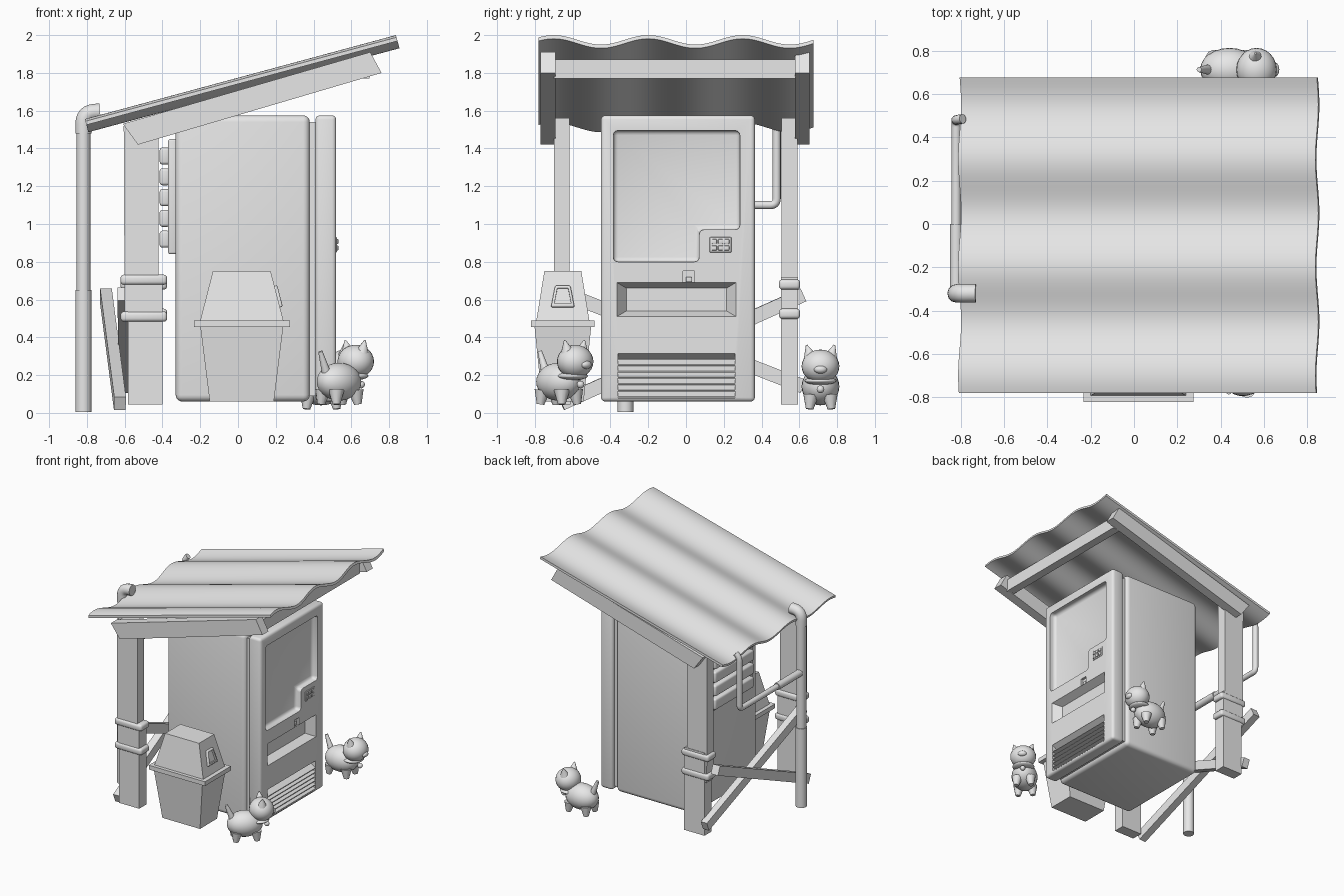
import bpy, bmesh, math
from mathutils import Vector, Matrix

old = bpy.data.objects.get("Cube")
if old:
    bpy.data.objects.remove(old)

grey = bpy.data.materials.new("plain_grey")
grey.use_nodes = True
grey.diffuse_color = (0.8, 0.8, 0.8, 1)
grey.node_tree.nodes["Principled BSDF"].inputs["Base Color"].default_value = (0.8, 0.8, 0.8, 1)


def bake(o):
    # Turn modifiers or curves into plain mesh
    dg = bpy.context.evaluated_depsgraph_get()
    me = bpy.data.meshes.new_from_object(o.evaluated_get(dg))
    name = o.name
    bpy.data.objects.remove(o)
    n = bpy.data.objects.new(name, me)
    n.name = name
    bpy.context.collection.objects.link(n)
    return n


def finish(o, angle=35):
    me = o.data
    me.materials.clear()
    me.materials.append(grey)
    me.polygons.foreach_set("material_index", [0] * len(me.polygons))
    me.polygons.foreach_set("use_smooth", [True] * len(me.polygons))
    me.set_sharp_from_angle(angle=math.radians(angle))
    return o


def make(name, bm, bevel=0, seg=3, matrix=None):
    bmesh.ops.recalc_face_normals(bm, faces=bm.faces)
    if matrix:
        bm.transform(matrix)
    me = bpy.data.meshes.new(name)
    bm.to_mesh(me)
    bm.free()
    o = bpy.data.objects.new(name, me)
    bpy.context.collection.objects.link(o)
    if bevel:
        m = o.modifiers.new("round", 'BEVEL')
        m.width, m.segments = bevel, seg
        o = bake(o)
    return finish(o)


def box(name, x, y, z, bevel=0, seg=3):
    bm = bmesh.new()
    size = Vector((x[1] - x[0], y[1] - y[0], z[1] - z[0]))
    mid = Vector((x[0] + x[1], y[0] + y[1], z[0] + z[1])) / 2
    bmesh.ops.create_cube(bm, size=1, matrix=Matrix.Translation(mid) @ Matrix.Diagonal((*size, 1)))
    return make(name, bm, bevel, seg)


def loft(name, rings, bevel=0, matrix=None, seg=3):
    # Bridge matching rings of points and cap both ends
    bm = bmesh.new()
    vs = [[bm.verts.new(p) for p in r] for r in rings]
    n = len(vs[0])
    for a, b in zip(vs, vs[1:]):
        for i in range(n):
            bm.faces.new((a[i], a[(i + 1) % n], b[(i + 1) % n], b[i]))
    bm.faces.new(vs[0])
    bm.faces.new(vs[-1])
    return make(name, bm, bevel, seg, matrix)


def prism(name, pts, axis, a, b, **kw):
    place = {'x': lambda p, t: (t, p[0], p[1]), 'y': lambda p, t: (p[0], t, p[1])}[axis]
    return loft(name, [[place(p, t) for p in pts] for t in (a, b)], **kw)


def beam(name, a, b, w, h):
    a, b = Vector(a), Vector(b)
    d = b - a
    m = Matrix.Translation((a + b) / 2) @ d.to_track_quat('X', 'Z').to_matrix().to_4x4()
    bm = bmesh.new()
    bmesh.ops.create_cube(bm, size=1, matrix=Matrix.Diagonal((d.length, w, h, 1)))
    return make(name, bm, matrix=m)


def pipe(name, pts, r, bend=0.06):
    pts = [Vector(p) for p in pts]
    path = [pts[0]]
    for a, p, b in zip(pts, pts[1:], pts[2:]):
        s, e = p + (a - p).normalized() * bend, p + (b - p).normalized() * bend
        path += [s.lerp(p, t / 6).lerp(p.lerp(e, t / 6), t / 6) for t in range(7)]
    path.append(pts[-1])
    cu = bpy.data.curves.new(name, 'CURVE')
    cu.dimensions, cu.bevel_depth, cu.bevel_resolution, cu.use_fill_caps = '3D', r, 4, True
    sp = cu.splines.new('POLY')
    sp.points.add(len(path) - 1)
    for q, p in zip(sp.points, path):
        q.co = (*p, 1)
    o = bpy.data.objects.new(name, cu)
    bpy.context.collection.objects.link(o)
    return finish(bake(o), 50)


def cut(o, cutters):
    for c in cutters:
        c.hide_render = True
        m = o.modifiers.new("cut", 'BOOLEAN')
        m.operation, m.solver, m.object = 'DIFFERENCE', 'EXACT', c
    o = bake(o)
    for c in cutters:
        bpy.data.objects.remove(c)
    return finish(o)


def rect(cx, cy, hx, hy, z):
    return [(cx + sx * hx, cy + sy * hy, z) for sx, sy in ((-1, -1), (1, -1), (1, 1), (-1, 1))]


# Machine cabinet and its recessed seam
box("cabinet", (-0.33, 0.38), (-0.45, 0.365), (0.06, 1.575), 0.035, 4)
box("cabinet_seam", (0.3, 0.45), (-0.425, 0.34), (0.09, 1.54))

# Door with window, tray, coin slot and vent openings
door = box("door", (0.41, 0.52), (-0.45, 0.365), (0.06, 1.575), 0.022, 3)
window = [(-0.385, 0.8), (0.07, 0.8), (0.07, 0.97), (0.285, 0.97), (0.285, 1.495), (-0.385, 1.495)]
tray = [[(x, -0.05 + sy * hy, 0.6 + sz * hz) for sy, sz in ((-1, -1), (1, -1), (1, 1), (-1, 1))]
        for x, hy, hz in ((0.455, 0.265, 0.06), (0.521, 0.315, 0.09))]
door = cut(door, [
    prism("window_cutter", window, 'x', 0.47, 0.6, bevel=0.025),
    loft("tray_cutter", tray),
    box("coin_cutter", (0.5, 0.6), (-0.015, 0.045), (0.69, 0.75)),
    box("vent_cutter", (0.475, 0.6), (-0.36, 0.26), (0.08, 0.315)),
])
box("coin_button", (0.49, 0.515), (0.0, 0.03), (0.692, 0.72), 0.005)
for i in range(6):
    z = 0.082 + i * 0.034
    prism("vent_slat", [(0.47, z + 0.034), (0.518, z + 0.005), (0.518, z), (0.47, z)], 'y', -0.36, 0.26)
prism("vent_hood", [(0.47, 0.286), (0.47, 0.316), (0.518, 0.316)], 'y', -0.36, 0.26)

# Keypad
box("keypad_panel", (0.51, 0.524), (0.125, 0.24), (0.85, 0.93), 0.004)
for i in range(3):
    for j in range(2):
        y, z = 0.15 + i * 0.033, 0.873 + j * 0.034
        box("keypad_button", (0.52, 0.531), (y - 0.013, y + 0.013), (z - 0.013, z + 0.013), 0.004, 2)

# Rear vent on the cabinet
box("rear_panel", (-0.37, -0.32), (-0.34, 0.26), (0.84, 1.45), 0.012)
for i in range(5):
    z = 0.92 + i * 0.11
    box("rear_slat", (-0.415, -0.36), (-0.29, 0.21), (z - 0.045, z + 0.045), 0.015)

# Corrugated roof sheet
TILT = math.radians(15.1)
N = 72
ys = [-0.78 + 1.455 * i / N for i in range(N + 1)]
wave = [(y, 0.026 * math.cos((y - 0.3) * 4 * math.pi)) for y in ys]
sheet = [(y, z + 0.01) for y, z in wave] + [(y, z - 0.01) for y, z in reversed(wave)]
prism("roof_sheet", sheet, 'x', -0.853, 0.853,
      matrix=Matrix.Translation((0.022, 0, 1.743)) @ Matrix.Rotation(-TILT, 4, 'Y'))

# Rafters and cross beam
rafter = [(-0.53, 1.42), (0.76, 1.80), (0.70, 1.91), (-0.61, 1.53)]
for y in (-0.77, 0.577):
    prism("rafter", rafter, 'y', y, y + 0.078)
beam("cross_beam", (0.66, -0.7, 1.82), (0.66, 0.58, 1.82), 0.07, 0.1)

# Posts in two lapped lengths, tied by straps
for y, z1, z2 in ((-0.658, 0.705, 0.51), (0.548, 0.68, 0.525)):
    prism("upper_post", [(-0.6, 0.48), (-0.42, 0.48), (-0.42, 1.56), (-0.605, 1.52)], 'y', y - 0.042, y + 0.042)
    box("lower_post", (-0.583, -0.4), (y - 0.046, y + 0.046), (0.045, 0.72))
    for z in (z1, z2):
        box("post_strap", (-0.622, -0.375), (y - 0.056, y + 0.056), (z - 0.027, z + 0.027), 0.018)

# Diagonal braces behind the posts
beam("brace_rising", (-0.625, -0.66, 0.05), (-0.70, 0.62, 0.625), 0.062, 0.075)
beam("brace_falling", (-0.61, -0.64, 0.63), (-0.605, 0.62, 0.14), 0.055, 0.075)

# Drain pipes
PX, PY = -0.818, -0.32
pipe("drain_lower", [(PX, PY, 0.005), (PX, PY, 0.65)], 0.043)
pipe("drain_upper", [(PX, PY, 0.6), (PX, PY, 1.5)], 0.037)
pipe("drain_elbow", [(PX, PY, 1.48), (PX, PY, 1.59), (-0.73, PY, 1.595)], 0.043)
pipe("side_pipe", [(-0.79, 0.485, 1.55), (-0.82, 0.48, 1.52), (-0.82, 0.48, 1.1), (-0.82, -0.02, 1.1)], 0.022, 0.035)
pipe("side_pipe_sleeve", [(-0.82, 0.0, 1.1), (-0.82, PY, 1.1)], 0.029)

# Litter bin
BX, BY = 0.02, -0.652
loft("bin_body", [rect(BX, BY, 0.17, 0.11, 0.06), rect(BX, BY, 0.22, 0.15, 0.46)])
box("bin_rim", (-0.232, 0.275), (-0.82, -0.485), (0.455, 0.49))
loft("bin_lid", [rect(BX, BY, 0.22, 0.14, 0.49), rect(BX, BY, 0.153, 0.098, 0.75)])
flap = [(-0.715, 0.558), (-0.59, 0.558), (-0.612, 0.675), (-0.693, 0.675)]
hole = [(-0.697, 0.575), (-0.608, 0.575), (-0.624, 0.66), (-0.681, 0.66)]
lean = Matrix.Translation((0.215, 0, 0.6)) @ Matrix.Rotation(-0.25, 4, 'Y') @ Matrix.Translation((0, 0, -0.6))
cut(prism("bin_flap_frame", flap, 'x', -0.02, 0.012, bevel=0.008, matrix=lean),
    [prism("flap_cutter", hole, 'x', -0.005, 0.05, matrix=lean)])


# Cats
def ball(name, m, c, r):
    bm = bmesh.new()
    bmesh.ops.create_uvsphere(bm, u_segments=24, v_segments=14, radius=1,
                              matrix=m @ Matrix.Translation(c) @ Matrix.Diagonal((*r, 1)))
    finish(make(name, bm), 180)


def cone(name, m, a, b, r1, r2):
    a, d = Vector(a), Vector(b) - Vector(a)
    bm = bmesh.new()
    bmesh.ops.create_cone(bm, cap_ends=True, segments=12, radius1=r1, radius2=r2, depth=d.length,
                          matrix=m @ Matrix.Translation(a + d / 2) @ d.to_track_quat('Z', 'Y').to_matrix().to_4x4())
    make(name, bm)


def cat(x, y, z, turn):
    m = Matrix.Translation((x, y, z)) @ Matrix.Rotation(turn, 4, 'Z')
    ball("cat_body", m, (0, 0, 0.165), (0.135, 0.1, 0.1))
    ball("cat_head", m, (0.125, 0, 0.272), (0.093, 0.1, 0.088))
    ball("cat_muzzle", m, (0.205, 0, 0.255), (0.025, 0.035, 0.022))
    ball("cat_bell", m, (0.165, 0, 0.15), (0.02, 0.02, 0.02))
    ball("cat_collar", m, (0.105, 0, 0.195), (0.078, 0.085, 0.022))
    cone("cat_tail", m, (-0.09, 0, 0.2), (-0.14, 0, 0.325), 0.026, 0.012)
    for s in (-1, 1):
        cone("cat_ear", m, (0.12, s * 0.055, 0.325), (0.12, s * 0.074, 0.385), 0.034, 0.004)
        for fx in (-0.07, 0.075):
            cone("cat_leg", m, (fx, s * 0.05, 0.12), (fx * 1.1, s * 0.058, 0.045), 0.042, 0.02)


cat(0.535, -0.675, 0, math.radians(45))
cat(0.44, 0.712, -0.025, 0)
